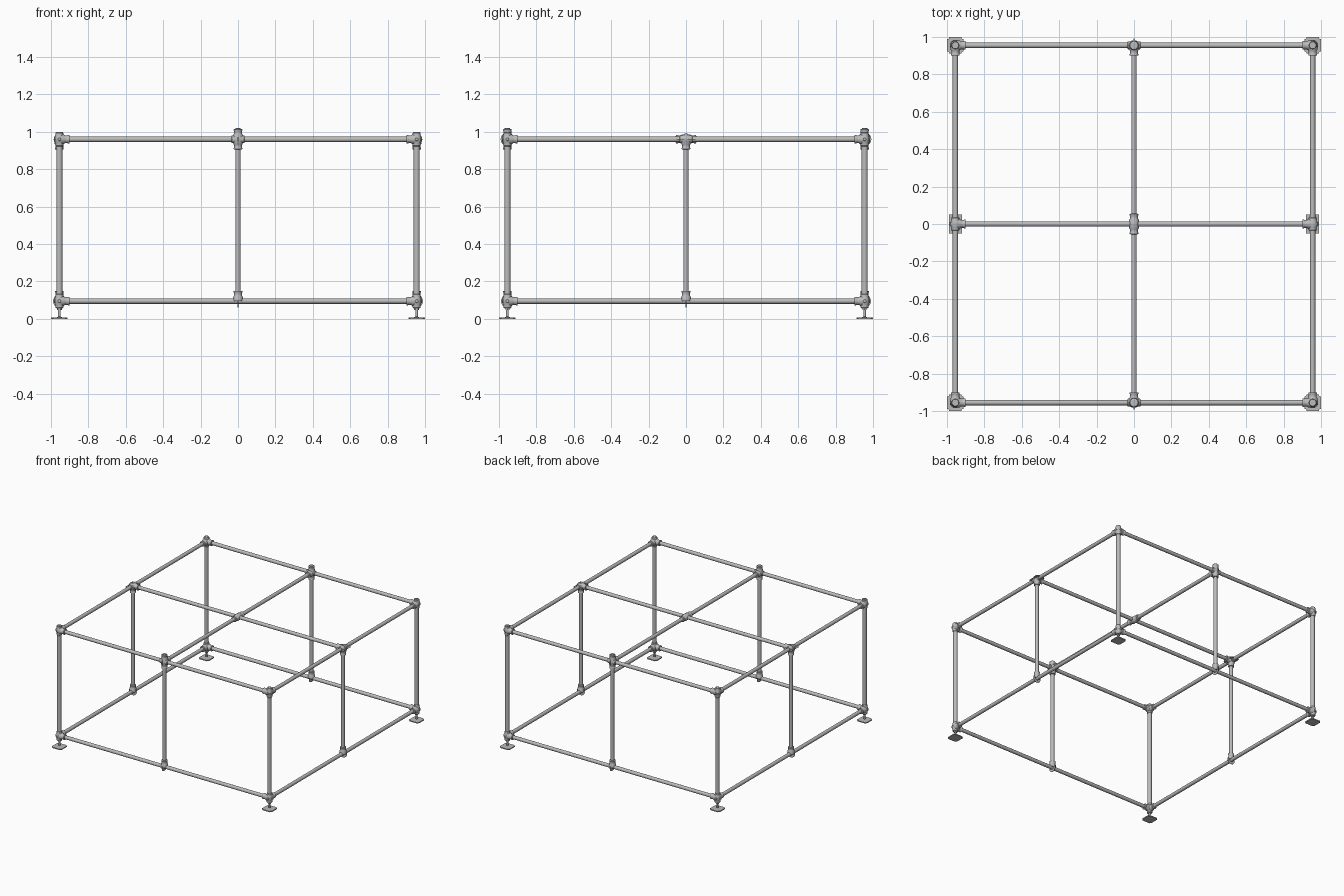
import bpy, bmesh, math
from mathutils import Vector

if "Cube" in bpy.data.objects:
    bpy.data.objects.remove(bpy.data.objects["Cube"], do_unlink=True)

steel = bpy.data.materials.new("galvanised_grey")
steel.use_nodes = True
GREY = (0.5, 0.5, 0.5, 1)
steel.diffuse_color = GREY
steel.node_tree.nodes["Principled BSDF"].inputs["Base Color"].default_value = GREY

E = 0.955             # distance of the frame lines from the centre
LOW, HIGH = 0.095, 0.96
RAIL, POST = 0.0145, 0.0165
X, Y, Z = Vector((1, 0, 0)), Vector((0, 1, 0)), Vector((0, 0, 1))


def finish(name, bm):
    bmesh.ops.recalc_face_normals(bm, faces=bm.faces)
    mesh = bpy.data.meshes.new(name)
    bm.to_mesh(mesh)
    bm.free()
    mesh.materials.append(steel)
    ob = bpy.data.objects.new(name, mesh)
    bpy.context.collection.objects.link(ob)
    bpy.ops.object.select_all(action='DESELECT')
    ob.select_set(True)
    bpy.context.view_layer.objects.active = ob
    bpy.ops.object.shade_smooth_by_angle(angle=math.radians(35))
    return ob


def lathe(bm, origin, axis, profile, sides=20):
    """Turn (radius, distance) points round an axis and cap both ends."""
    turn = Z.rotation_difference(axis)
    rings = []
    for r, t in profile:
        rings.append([bm.verts.new(Vector(origin) + turn @ Vector(
            (r * math.cos(a), r * math.sin(a), t)))
            for a in (2 * math.pi * i / sides for i in range(sides))])
    for a, b in zip(rings, rings[1:]):
        for i in range(sides):
            j = (i + 1) % sides
            bm.faces.new((a[i], a[j], b[j], b[i]))
    bm.faces.new(rings[0])
    bm.faces.new(rings[-1])


def pipe(name, start, end, radius):
    bm = bmesh.new()
    axis = Vector(end) - Vector(start)
    lathe(bm, start, axis.normalized(), [(radius, 0), (radius, axis.length)])
    finish(name, bm)


def socket(bm, centre, axis, length=0.055):
    """Flared neck that holds the end of a pipe, with a rounded lip."""
    lathe(bm, centre, axis, [(0.026, 0), (0.026, 0.022), (0.021, 0.03), (0.021, length - 0.012),
                             (0.023, length - 0.008), (0.023, length - 0.002), (0.018, length)])


def collar(bm, centre, axis, half):
    """Sleeve that slides over a through pipe."""
    lathe(bm, centre, axis, [(0.018, -half), (0.021, 0.004 - half), (0.021, -0.02),
                             (0.025, -0.012), (0.025, 0.012), (0.021, 0.02),
                             (0.021, half - 0.004), (0.018, half)])


def fin(bm, centre, axis, radius):
    """Thin round seam of a split fitting."""
    lathe(bm, centre, axis, [(radius, -0.0015), (radius, 0.0015)])


def box(bm, centre, size):
    made = bmesh.ops.create_cube(bm, size=1)["verts"]
    bmesh.ops.scale(bm, vec=size, verts=made)
    bmesh.ops.translate(bm, vec=centre, verts=made)


# Corner posts, adjustable feet and corner fittings
for sx, xname in ((-1, "right"), (1, "left")):
    for sy, yname in ((-1, "front"), (1, "back")):
        tag = f"{yname}_{xname}"
        x, y = sx * E, sy * E
        bm = bmesh.new()
        lathe(bm, (x, y, 0), Z, [(0.012, 0.975), (0.012, 1.0), (POST, 1.0), (POST, 0.055)])
        finish("corner_post_" + tag, bm)

        bm = bmesh.new()
        box(bm, (x, y, 0.004), (0.088, 0.088, 0.008))
        edges = [e for e in bm.edges if abs(e.verts[0].co.z - e.verts[1].co.z) > 0.005]
        bmesh.ops.bevel(bm, geom=edges, offset=0.01, segments=3, affect='EDGES')
        lathe(bm, (x, y, 0), Z, [(0.014, 0.008), (0.007, 0.012), (0.007, 0.06)])
        lathe(bm, (x, y, 0), Z, [(0.013, 0.048), (0.013, 0.056)], 6)
        finish("foot_" + tag, bm)

        for z, level in ((LOW, "lower"), (HIGH, "upper")):
            c = Vector((x, y, z))
            bm = bmesh.new()
            collar(bm, c, Z, 0.038)
            socket(bm, c, -sx * X)
            socket(bm, c, -sy * Y)
            fin(bm, c, Z, 0.03)
            # Locking screws on the outer faces
            for axis in (sx * X, sy * Y):
                lathe(bm, c, axis, [(0.012, 0.015), (0.012, 0.026), (0.008, 0.03)], 12)
            finish(f"{level}_corner_fitting_{tag}", bm)

# Perimeter rails at both levels
for z, level in ((LOW, "lower"), (HIGH, "upper")):
    for s, yname, xname in ((-1, "front", "right"), (1, "back", "left")):
        pipe(f"{level}_{yname}_rail", (-E, s * E, z), (E, s * E, z), RAIL)
        pipe(f"{level}_{xname}_rail", (s * E, -E, z), (s * E, E, z), RAIL)

# Rails crossing the top
pipe("upper_cross_rail", (-E, 0, HIGH), (E, 0, HIGH), RAIL)
for s, yname in ((-1, "front"), (1, "back")):
    pipe(f"upper_{yname}_centre_rail", (0, s * 0.02, HIGH), (0, s * E, HIGH), RAIL)

# Middle posts with their upper and lower fittings
for s, yname, xname in ((-1, "front", "right"), (1, "back", "left")):
    for side, out, along in ((yname, s * Y, X), (xname, s * X, Y)):
        base = out * E
        on_end = side == yname
        top = 1.02 if on_end else HIGH
        pipe(side + "_middle_post", base + Z * LOW, base + Z * top, RAIL)

        bm = bmesh.new()
        c = base + Z * LOW
        socket(bm, c, Z)
        fin(bm, c, along, 0.034)
        finish(side + "_lower_tee", bm)

        bm = bmesh.new()
        c = base + Z * HIGH
        collar(bm, c, along, 0.036)
        socket(bm, c, -Z)
        socket(bm, c, -out)
        if on_end:
            socket(bm, c, Z)
            fin(bm, c, along, 0.036)
        else:
            lathe(bm, c, along, [(0.03, -0.008), (0.03, 0.008)])
            box(bm, c, (0.07, 0.1, 0.003))
        finish(side + "_upper_tee", bm)

# Crossing in the middle of the top
bm = bmesh.new()
for axis in (Y, -Y):
    socket(bm, (0, 0, HIGH), axis)
fin(bm, (0, 0, HIGH), X, 0.028)
finish("centre_crossing", bm)
